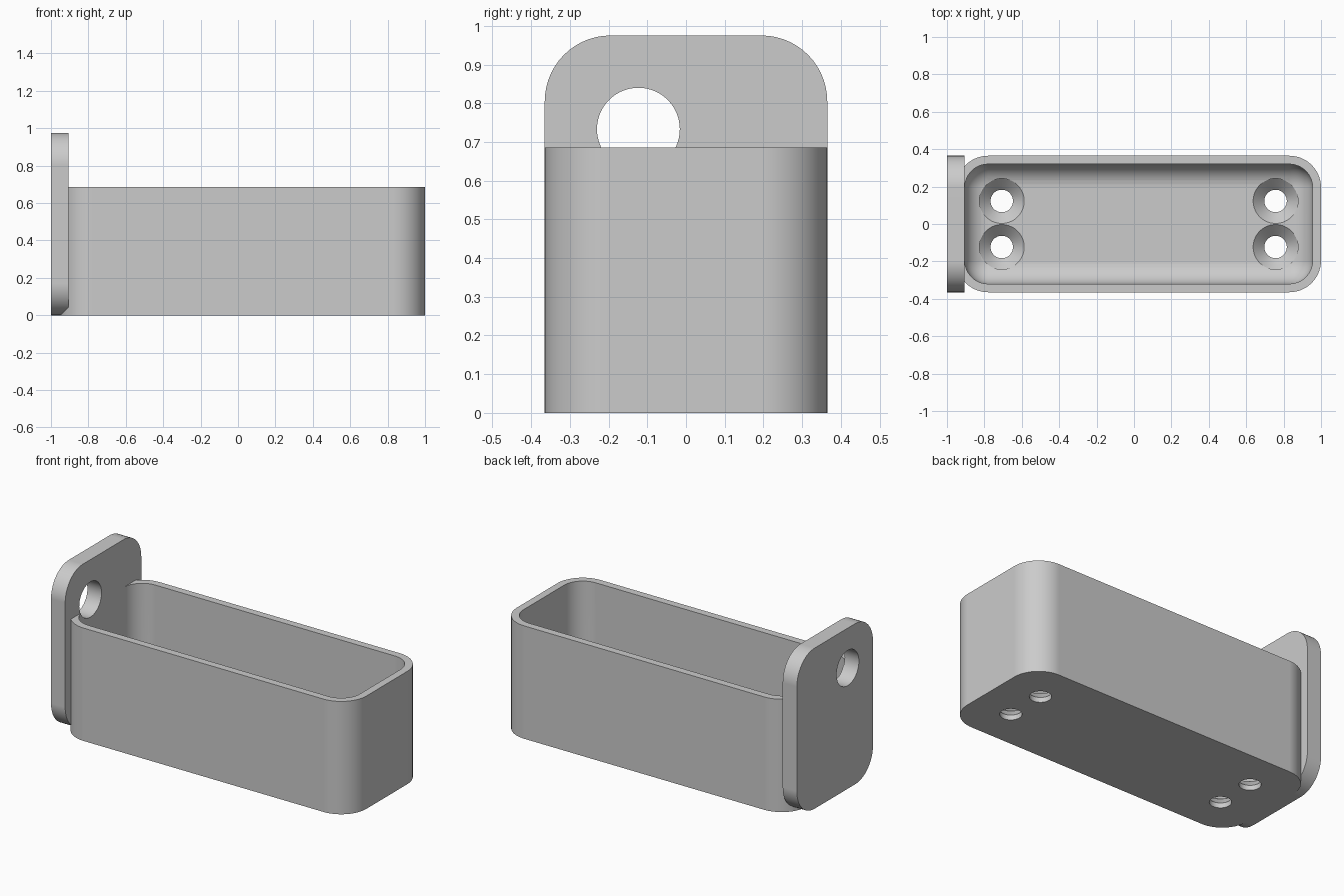
import bpy, bmesh, math
from mathutils import Matrix

cube = bpy.data.objects.get("Cube")
if cube:
    bpy.data.objects.remove(cube, do_unlink=True)

# Main sizes
HALF_W = 0.365          # half depth of tray and plate
RADIUS = 0.17           # outer corner radius
WALL = 0.045            # tray wall thickness
FLOOR = 0.09            # tray floor thickness
TRAY_X0, TRAY_X1, TRAY_H = -0.95, 1.0, 0.685
PLATE_X0, PLATE_X1, PLATE_H = -1.0, -0.905, 0.975
MID_X = (TRAY_X0 + TRAY_X1) / 2

grey = bpy.data.materials.new("plain grey")
grey.use_nodes = True
colour = (0.6, 0.6, 0.6, 1)
grey.diffuse_color = colour
grey.node_tree.nodes["Principled BSDF"].inputs["Base Color"].default_value = colour


def ring(hx, hy, r, steps=14):
    """Outline of a rounded rectangle centred on the origin."""
    pts = []
    for k, (sx, sy) in enumerate([(1, 1), (-1, 1), (-1, -1), (1, -1)]):
        for i in range(steps + 1):
            a = math.pi / 2 * (k + i / steps)
            pts.append((sx * (hx - r) + r * math.cos(a), sy * (hy - r) + r * math.sin(a)))
    return pts


def loft(name, rings, matrix):
    """Closed solid through a stack of (outline, height) pairs."""
    bm = bmesh.new()
    rows = [[bm.verts.new((x, y, z)) for x, y in pts] for pts, z in rings]
    n = len(rows[0])
    for low, high in zip(rows, rows[1:]):
        for i in range(n):
            j = (i + 1) % n
            bm.faces.new((low[i], low[j], high[j], high[i]))
    bm.faces.new(rows[0][::-1])
    bm.faces.new(rows[-1])
    bmesh.ops.remove_doubles(bm, verts=bm.verts, dist=1e-5)
    bmesh.ops.transform(bm, matrix=matrix, verts=bm.verts)
    bmesh.ops.recalc_face_normals(bm, faces=bm.faces)
    mesh = bpy.data.meshes.new(name)
    bm.to_mesh(mesh)
    bm.free()
    mesh.materials.append(grey)
    ob = bpy.data.objects.new(name, mesh)
    bpy.context.collection.objects.link(ob)
    return ob


def combine(target, other, operation):
    mod = target.modifiers.new(operation.lower(), "BOOLEAN")
    mod.operation, mod.solver, mod.object = operation, "EXACT", other
    bpy.context.view_layer.objects.active = target
    bpy.ops.object.modifier_apply(modifier=mod.name)
    bpy.data.objects.remove(other, do_unlink=True)


# Tray block
half_l = (TRAY_X1 - TRAY_X0) / 2
outline = ring(half_l, HALF_W, RADIUS)
holder = loft("wall_tray", [(outline, 0), (outline, TRAY_H)], Matrix.Translation((MID_X, 0, 0)))

# Upright mounting plate with rounded corners
outline = ring(HALF_W, PLATE_H / 2, RADIUS)
stand = Matrix(((0, 0, 1, 0), (1, 0, 0, 0), (0, 1, 0, PLATE_H / 2), (0, 0, 0, 1)))
plate = loft("back_plate", [(outline, PLATE_X0), (outline, PLATE_X1)], stand)
combine(holder, plate, "UNION")

# Cavity with a filleted floor
fillet = RADIUS - WALL
layers = []
for i in range(11):
    a = math.pi / 2 * i / 10
    r = fillet * math.sin(a)
    inset = WALL + fillet - r
    layers.append((ring(half_l - inset, HALF_W - inset, r), FLOOR + fillet * (1 - math.cos(a))))
layers.append((layers[-1][0], TRAY_H + 0.1))
combine(holder, loft("cavity", layers, Matrix.Translation((MID_X, 0, 0))), "DIFFERENCE")

# Four countersunk screw holes in the floor
small, big = ring(0.06, 0.06, 0.06), ring(0.12, 0.12, 0.12)
for sx in (-1, 1):
    for y in (-0.123, 0.123):
        place = Matrix.Translation((MID_X + sx * 0.732, y, 0))
        screw = loft("screw_hole", [(small, -0.05), (small, 0.03), (big, FLOOR), (big, 0.2)], place)
        combine(holder, screw, "DIFFERENCE")

# Round hole through the plate
circle = ring(0.107, 0.107, 0.107)
turn = Matrix.Translation((0, -0.123, 0.733 - PLATE_H / 2)) @ stand
combine(holder, loft("hanging_hole", [(circle, -1.1), (circle, -0.88)], turn), "DIFFERENCE")

# Smooth curves, crisp edges
holder.name = "tray_with_back_plate"
bpy.ops.object.select_all(action="DESELECT")
holder.select_set(True)
bpy.context.view_layer.objects.active = holder
bpy.ops.object.shade_smooth_by_angle(angle=math.radians(30))
weighted = holder.modifiers.new("weighted normals", "WEIGHTED_NORMAL")
weighted.keep_sharp = True
